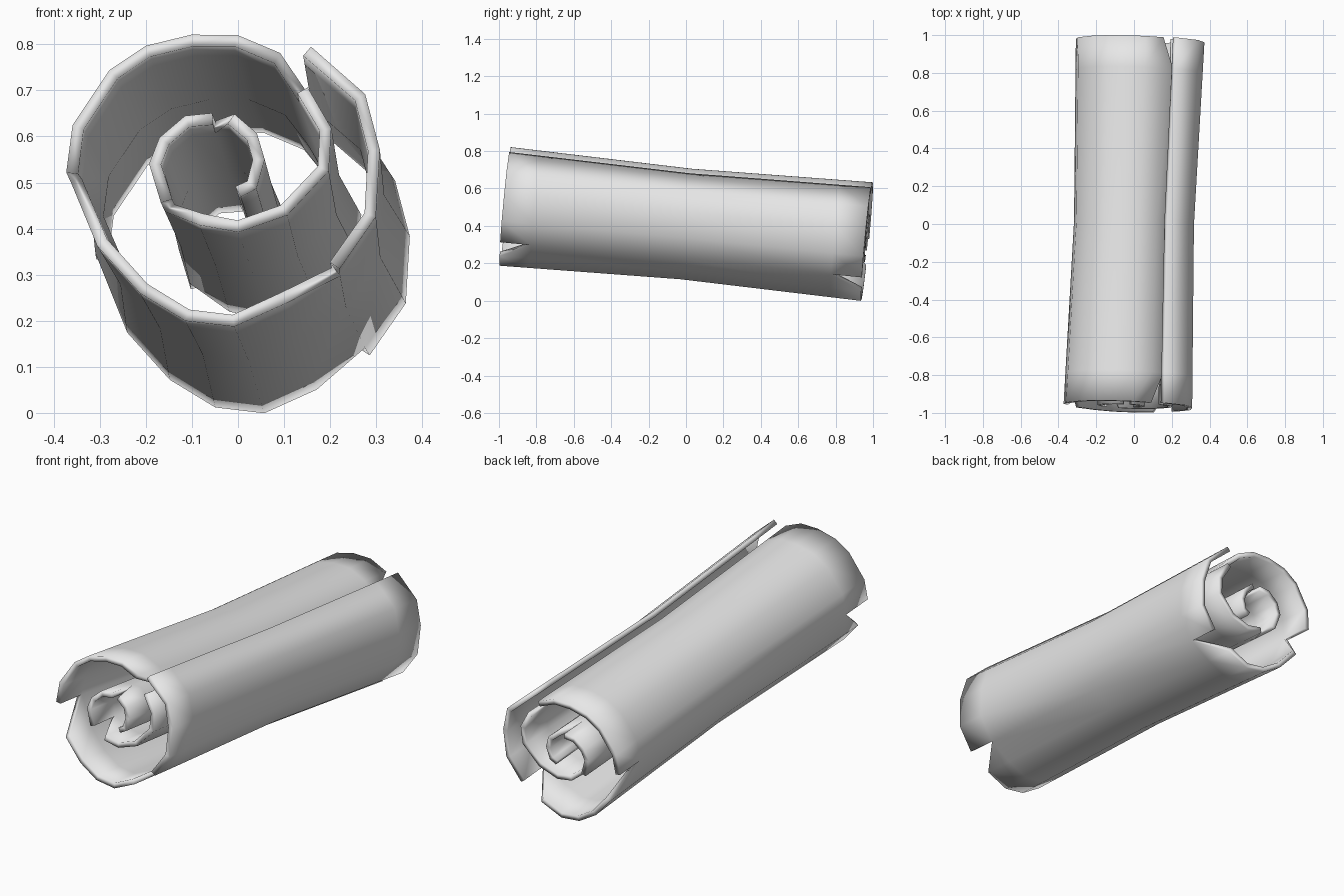
import bpy
import bmesh
from mathutils import Vector

if "Cube" in bpy.data.objects:
    bpy.data.objects.remove(bpy.data.objects["Cube"])

# Spiral cross-section (x, z) at the front end, from outer flap to inner curl
SPIRAL = [
    (0.15, 0.785), (0.265, 0.685), (0.295, 0.57), (0.287, 0.43), (0.21, 0.32),
    (0.10, 0.25), (-0.01, 0.20), (-0.11, 0.212), (-0.205, 0.27), (-0.295, 0.37),
    (-0.36, 0.52), (-0.347, 0.62), (-0.27, 0.735), (-0.195, 0.785), (-0.10, 0.808),
    (-0.005, 0.808), (0.085, 0.77), (0.14, 0.70), (0.19, 0.615), (0.185, 0.53),
    (0.10, 0.44), (0.0, 0.405), (-0.08, 0.42), (-0.155, 0.46), (-0.18, 0.54),
    (-0.16, 0.59), (-0.11, 0.633), (-0.055, 0.638), (-0.015, 0.638), (0.03, 0.60),
    (0.045, 0.55), (0.03, 0.495), (0.0, 0.48)]

# Torn wedges: segment index -> which side of the segment keeps its end corner
TEARS = {4: 1, 9: 0, 16: 0, 22: 0, 27: 1}

FRONT, BACK = Vector((-0.035, -0.967, 0.505)), Vector((0.03, 0.967, 0.317))
RINGS = [-1, -0.83, 0, 0.83, 1]


def place(p, t):
    """Point of the spiral on the ring at t along the tilted, waisted roll."""
    s = 0.93 + 0.07 * abs(t)
    dx, dz = (p[0] - FRONT.x) * s, (p[1] - FRONT.z) * s
    c = FRONT.lerp(BACK, (t + 1) / 2)
    return c + Vector((dx, 0.095 * dz - 0.034 * dx, dz))


# Rolled sheet
bm = bmesh.new()
grid = [[bm.verts.new(place(p, t)) for p in SPIRAL] for t in RINGS]
for j in range(len(RINGS) - 1):
    for i in range(len(SPIRAL) - 1):
        quad = [grid[j][i], grid[j][i + 1], grid[j + 1][i + 1], grid[j + 1][i]]
        if i in TEARS and j in (0, 3):
            end = 0 if j == 0 else 4
            quad.remove(grid[end][i + 1 - TEARS[i]])
        bm.faces.new(quad)
loose = [v for v in bm.verts if not v.link_faces]
bmesh.ops.delete(bm, geom=loose, context='VERTS')
bmesh.ops.recalc_face_normals(bm, faces=bm.faces)
for f in bm.faces:
    f.smooth = True

mesh = bpy.data.meshes.new("rolled_sheet")
bm.to_mesh(mesh)
bm.free()
sheet = bpy.data.objects.new("rolled_sheet", mesh)
bpy.context.collection.objects.link(sheet)

# Sheet thickness with a softly shaded rim
solid = sheet.modifiers.new("thickness", 'SOLIDIFY')
solid.thickness = 0.026
solid.offset = 0

grey = bpy.data.materials.new("light_grey")
grey.diffuse_color = (0.8, 0.8, 0.8, 1)
grey.use_nodes = True
grey.node_tree.nodes["Principled BSDF"].inputs["Base Color"].default_value = grey.diffuse_color
mesh.materials.append(grey)
